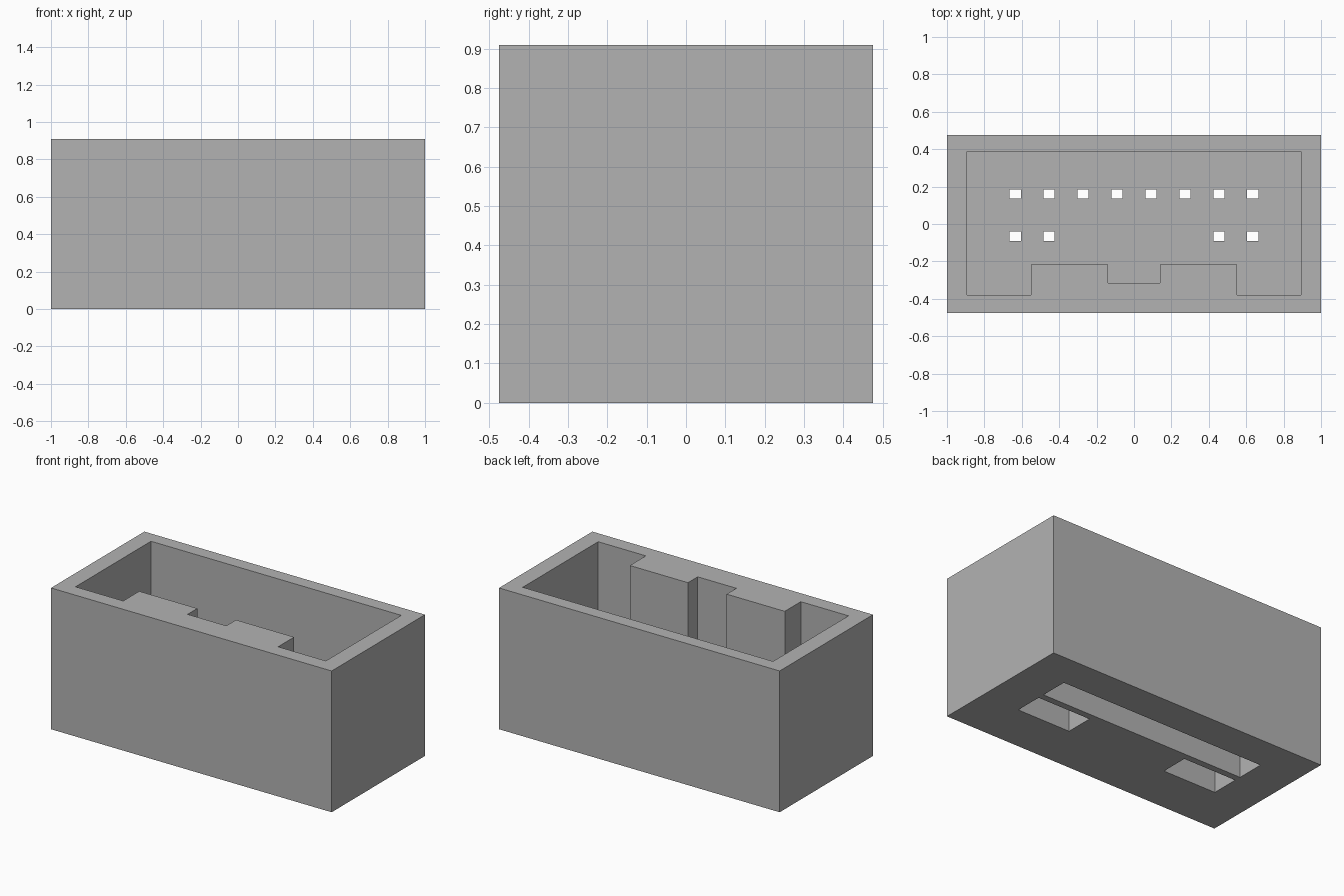
import bpy
import bmesh

default_cube = bpy.data.objects.get("Cube")
if default_cube:
    bpy.data.objects.remove(default_cube, do_unlink=True)

HEIGHT = 0.91
SLOT_TOP = 0.18       # depth of the header slots in the underside
FLOOR_TOP = 0.27      # bottom of the open cavity
ROW_BACK, ROW_FRONT = 0.16, -0.065
PITCH = 0.1815

grey = bpy.data.materials.new("grey plastic")
grey.use_nodes = True
colour = (0.45, 0.45, 0.45, 1)
grey.diffuse_color = colour
grey.node_tree.nodes["Principled BSDF"].inputs["Base Color"].default_value = colour


def prism(name, outline, z0, z1):
    """Extrude a counter-clockwise outline from z0 to z1."""
    bm = bmesh.new()
    base = bm.faces.new([bm.verts.new((x, y, z0)) for x, y in outline])
    top = bmesh.ops.extrude_face_region(bm, geom=[base])["geom"]
    for v in top:
        if isinstance(v, bmesh.types.BMVert):
            v.co.z = z1
    bmesh.ops.recalc_face_normals(bm, faces=bm.faces)
    mesh = bpy.data.meshes.new(name)
    bm.to_mesh(mesh)
    bm.free()
    mesh.materials.append(grey)
    obj = bpy.data.objects.new(name, mesh)
    bpy.context.scene.collection.objects.link(obj)
    return obj


def rectangle(x, y, width, depth):
    w, d = width / 2, depth / 2
    return [(x - w, y - d), (x + w, y - d), (x + w, y + d), (x - w, y + d)]


def cut(target, outline, z0, z1):
    cutter = prism("cutter", outline, z0, z1)
    cutter.hide_render = True
    mod = target.modifiers.new("cut", "BOOLEAN")
    mod.operation = "DIFFERENCE"
    mod.solver = "EXACT"
    mod.object = cutter
    bpy.context.view_layer.objects.active = target
    bpy.ops.object.modifier_apply(modifier=mod.name)
    bpy.data.objects.remove(cutter, do_unlink=True)


# Outer block
housing = prism("connector_housing", rectangle(0, 0, 2, 0.95), 0, HEIGHT)

# Open cavity, leaving two keying ribs on the front wall
half = [(0.138, -0.316), (0.138, -0.217), (0.552, -0.217),
        (0.552, -0.38), (0.892, -0.38), (0.892, 0.388)]
cavity = half + [(-x, y) for x, y in reversed(half)]
cut(housing, cavity, FLOOR_TOP, HEIGHT + 0.1)

# Header slots in the underside: one long, two short
cut(housing, rectangle(0, ROW_BACK, 1.47, 0.182), -0.1, SLOT_TOP)
for side in (-1, 1):
    cut(housing, rectangle(side * 0.545, ROW_FRONT, 0.38, 0.182), -0.1, SLOT_TOP)

# Pin holes through the floor: eight behind, two at each end in front
for i in range(8):
    x = (i - 3.5) * PITCH
    rows = [ROW_BACK] if 2 <= i <= 5 else [ROW_BACK, ROW_FRONT]
    for y in rows:
        cut(housing, rectangle(x, y, 0.06, 0.05), SLOT_TOP - 0.05, FLOOR_TOP + 0.05)
